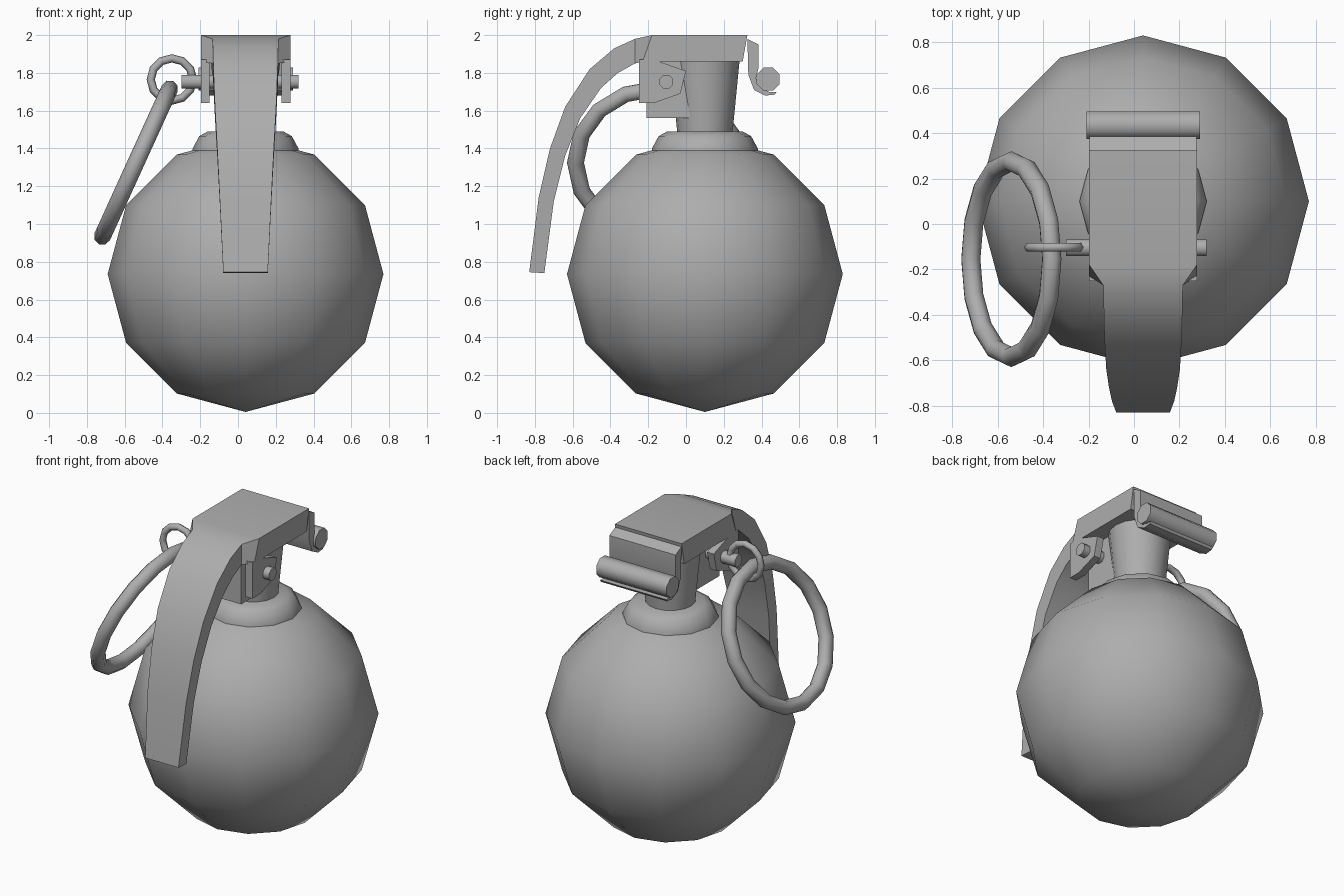
import bpy, bmesh, math
from mathutils import Vector

if "Cube" in bpy.data.objects:
    bpy.data.objects.remove(bpy.data.objects["Cube"], do_unlink=True)

CX, CY = 0.04, 0.10   # vertical axis of the body

steel = bpy.data.materials.new("plain_grey")
steel.use_nodes = True
grey = (0.42, 0.42, 0.42, 1)
steel.diffuse_color = grey
steel.node_tree.nodes["Principled BSDF"].inputs["Base Color"].default_value = grey


def finish(obj, name, angle=40):
    obj.name = name
    obj.data.materials.append(steel)
    bpy.ops.object.select_all(action="DESELECT")
    obj.select_set(True)
    bpy.context.view_layer.objects.active = obj
    if angle >= 180:
        bpy.ops.object.shade_smooth()
    else:
        bpy.ops.object.shade_smooth_by_angle(angle=math.radians(angle))
    return obj


def loft(name, loops, angle=40):
    """Skin a row of equally long closed loops and cap both ends."""
    bm = bmesh.new()
    rows = [[bm.verts.new(p) for p in loop] for loop in loops]
    n = len(rows[0])
    for a, b in zip(rows, rows[1:]):
        for i in range(n):
            j = (i + 1) % n
            bm.faces.new((a[i], a[j], b[j], b[i]))
    bm.faces.new(rows[0])
    bm.faces.new(rows[-1])
    bmesh.ops.recalc_face_normals(bm, faces=bm.faces)
    mesh = bpy.data.meshes.new(name)
    bm.to_mesh(mesh)
    bm.free()
    obj = bpy.data.objects.new(name, mesh)
    bpy.context.collection.objects.link(obj)
    return finish(obj, name, angle)


def prism(name, profile, x0, x1, angle=40):
    """Extrude a side profile of (y, z) points along x."""
    return loft(name, [[(x, y, z) for y, z in profile] for x in (x0, x1)], angle)


def lathe(name, profile, sides=12):
    """Turn (radius, z) points about the body axis."""
    turn = [2 * math.pi * i / sides for i in range(sides)]
    return loft(name, [[(CX + r * math.cos(t), CY + r * math.sin(t), z) for t in turn]
                       for r, z in profile], 50)


def rod(name, x0, x1, y, z, radius, sides):
    turn = [2 * math.pi * (i + 0.5) / sides for i in range(sides)]
    return prism(name, [(y + radius * math.cos(t), z + radius * math.sin(t))
                        for t in turn], x0, x1, 50)


def ring(name, centre, rotation, major, minor, steps, sides):
    bpy.ops.mesh.primitive_torus_add(location=centre, rotation=rotation,
                                     major_radius=major, minor_radius=minor,
                                     major_segments=steps, minor_segments=sides)
    return finish(bpy.context.object, name, 180)


# Round body
bpy.ops.mesh.primitive_uv_sphere_add(segments=12, ring_count=6, radius=0.73,
                                     location=(CX, CY, 0.735))
finish(bpy.context.object, "body", 180)

# Collar and tapered neck
lathe("collar", [(0.28, 1.36), (0.28, 1.40), (0.245, 1.465), (0.20, 1.49)])
lathe("neck", [(0.145, 1.47), (0.185, 1.88)], 16)

# Block in front of the neck
prism("neck_block", [(-0.21, 1.56), (0.02, 1.56), (0.02, 1.88), (-0.21, 1.88)],
      CX - 0.13, CX + 0.13)

# Curved lever: outer point, inner point, half width
stations = [
    ((0.325, 2.0), (0.30, 1.86), 0.237),
    ((-0.18, 2.0), (-0.23, 1.86), 0.237),
    ((-0.27, 1.98), (-0.27, 1.85), 0.175),
    ((-0.38, 1.93), (-0.36, 1.80), 0.173),
    ((-0.51, 1.82), (-0.45, 1.72), 0.17),
    ((-0.64, 1.62), (-0.56, 1.56), 0.162),
    ((-0.72, 1.40), (-0.64, 1.36), 0.15),
    ((-0.78, 1.14), (-0.70, 1.12), 0.137),
    ((-0.83, 0.745), (-0.75, 0.74), 0.118),
]
loft("lever", [[(CX - w, *o), (CX + w, *o), (CX + w, *i), (CX - w, *i)]
               for o, i, w in stations])

# Side flanges of the lever
flange = [(-0.25, 1.87), (-0.25, 1.64), (-0.17, 1.64), (-0.03, 1.69),
          (0.0, 1.81), (-0.17, 1.87)]
for side, name in ((-1, "right_flange"), (1, "left_flange")):
    prism(name, flange, CX + side * 0.237, CX + side * 0.19)

# Hinge hook and roll at the back
hook = [(0.325, 1.98), (0.385, 1.95), (0.385, 1.83), (0.37, 1.77), (0.40, 1.72),
        (0.44, 1.70), (0.48, 1.70), (0.47, 1.685), (0.42, 1.68), (0.36, 1.71),
        (0.33, 1.79)]
prism("hinge_hook", hook, CX - 0.235, CX + 0.235)
rod("hinge_roll", CX - 0.25, CX + 0.25, 0.435, 1.767, 0.066, 8)

# Safety pin with its small and large rings
rod("safety_pin", -0.30, 0.32, -0.105, 1.753, 0.04, 8)
ring("small_ring", (-0.35, -0.103, 1.765), (math.pi / 2, 0, 0), 0.112, 0.022, 12, 6)
ring("pull_ring", (-0.54, -0.155, 1.325), (0, -math.radians(65.5), 0), 0.43, 0.045, 16, 8)
